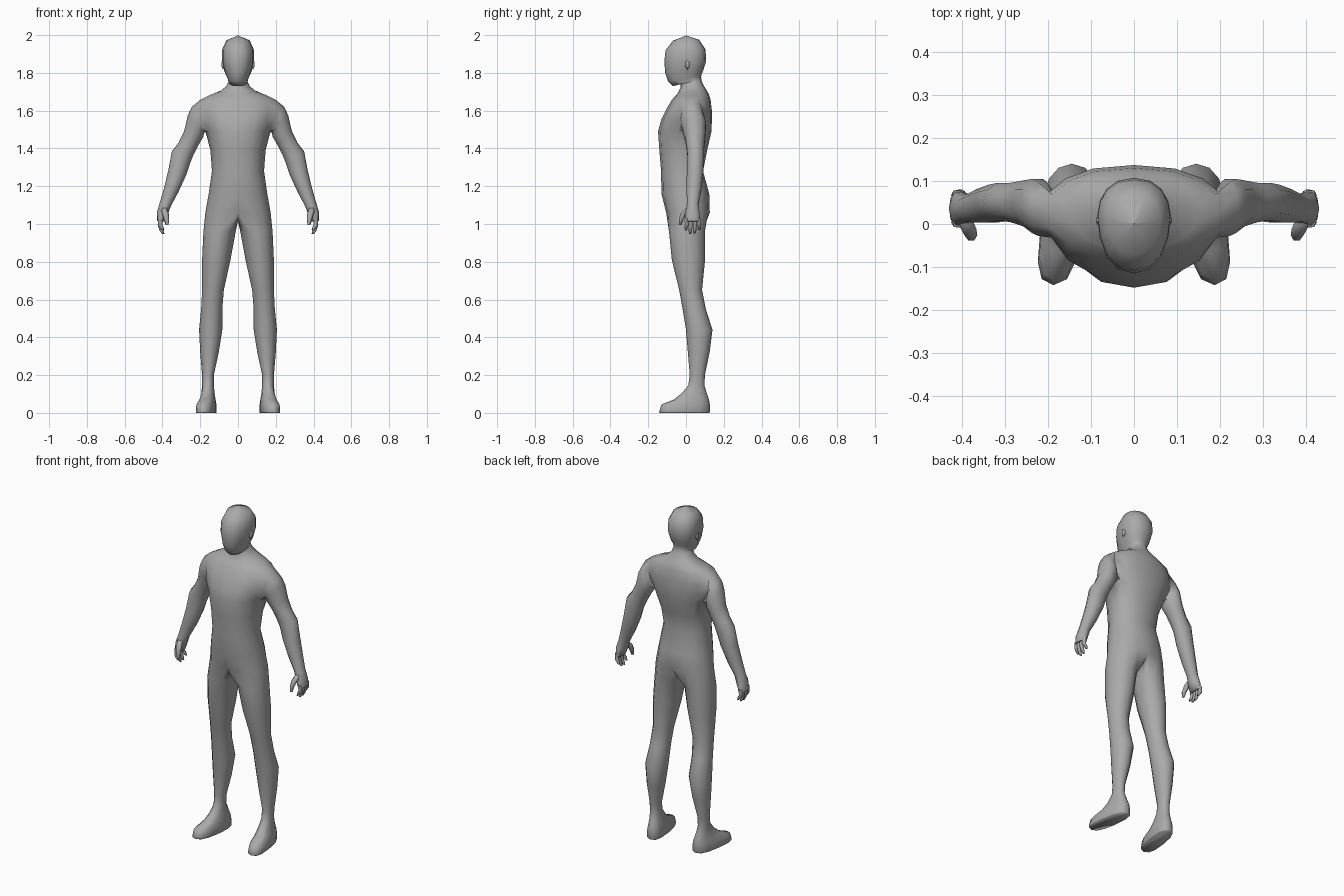
import bpy, bmesh, math
from mathutils import Vector

skin = bpy.data.materials.new("neutral_grey")
skin.diffuse_color = (0.4, 0.4, 0.4, 1)


def power(v, e):
    return math.copysign(abs(v) ** e, v)


def finish(bm, name, angle=80):
    bmesh.ops.remove_doubles(bm, verts=bm.verts, dist=0.0005)
    bmesh.ops.recalc_face_normals(bm, faces=bm.faces)
    me = bpy.data.meshes.new(name)
    bm.to_mesh(me)
    bm.free()
    me.materials.append(skin)
    ob = bpy.data.objects.new(name, me)
    bpy.context.collection.objects.link(ob)
    mirror = ob.modifiers.new("mirror", 'MIRROR')
    mirror.merge_threshold = 0.001
    bpy.ops.object.select_all(action='DESELECT')
    ob.select_set(True)
    bpy.context.view_layer.objects.active = ob
    bpy.ops.object.shade_smooth_by_angle(angle=math.radians(angle))
    return ob


def bridge(bm, a, b, closed=True):
    n = len(a)
    for i in range(n if closed else n - 1):
        j = (i + 1) % n
        bm.faces.new((a[i], a[j], b[j], b[i]))


bm = bmesh.new()

# Head and trunk: half rings from front centre to back centre
# (z front, z back, half width, y front, y back, y widest)
TRUNK = [
    (1.998, 1.998, .001, .00, .002, .001),
    (1.97, 1.975, .062, -.070, .070, .01),
    (1.92, 1.925, .084, -.108, .103, .02),
    (1.86, 1.865, .085, -.115, .107, .02),
    (1.80, 1.815, .072, -.110, .092, .02),
    (1.755, 1.79, .056, -.095, .082, .02),
    (1.73, 1.775, .050, -.070, .080, .025),
    (1.745, 1.76, .052, -.030, .082, .03),
    (1.72, 1.74, .062, -.030, .090, .03),
    (1.69, 1.715, .095, -.045, .105, .03),
    (1.675, 1.69, .150, -.060, .120, .03),
    (1.65, 1.66, .203, -.080, .130, .03),
    (1.60, 1.60, .215, -.108, .137, .03),
    (1.55, 1.55, .205, -.132, .137, .03),
    (1.49, 1.49, .172, -.148, .135, .03),
    (1.39, 1.39, .146, -.141, .112, .0),
    (1.28, 1.28, .138, -.132, .090, -.01),
    (1.16, 1.16, .155, -.130, .123, .0),
    (1.06, 1.06, .173, -.105, .126, .01),
]
rows = []
for zf, zb, w, yf, yb, yw in TRUNK:
    row = []
    for k in range(9):
        t = math.pi * k / 8
        c = math.cos(t)
        y = yw + c * (yf - yw) if c > 0 else yw - c * (yb - yw)
        x = 0 if k in (0, 8) else w * math.sin(t) ** 0.85
        row.append(bm.verts.new((x, y, zb + (zf - zb) * (1 + c) / 2)))
    rows.append(row)
TOP, BOTTOM = 11, 14          # rows that bound the shoulder opening
for r in range(len(rows) - 1):
    for k in range(8):
        if not (TOP <= r < BOTTOM and k in (3, 4)):
            a, b = rows[r], rows[r + 1]
            bm.faces.new((a[k], a[k + 1], b[k + 1], b[k]))

# Arm: grows out of the shoulder opening
# (outer x, outer z, inner x, inner z, y centre, y radius)
ARM = [
    (.245, 1.620, .180, 1.482, .035, .066),
    (.266, 1.575, .183, 1.462, .042, .066),
    (.284, 1.495, .208, 1.420, .048, .056),
    (.315, 1.430, .235, 1.368, .050, .048),
    (.350, 1.385, .252, 1.325, .052, .046),
    (.370, 1.280, .274, 1.260, .048, .046),
    (.392, 1.190, .315, 1.170, .042, .041),
    (.415, 1.110, .355, 1.095, .036, .032),
    (.430, 1.060, .370, 1.055, .034, .040),
    (.430, 1.015, .388, 1.012, .036, .042),
]
ring = [rows[TOP][4], rows[TOP][5], rows[12][5], rows[13][5], rows[BOTTOM][5],
        rows[BOTTOM][4], rows[BOTTOM][3], rows[13][3], rows[12][3], rows[TOP][3]]
for xo, zo, xi, zi, yc, ry in ARM:
    mid = Vector(((xo + xi) / 2, yc, (zo + zi) / 2))
    u = Vector(((xo - xi) / 2, 0, (zo - zi) / 2))
    new = []
    for k in range(10):
        t = math.tau * k / 10
        new.append(bm.verts.new(mid + u * math.cos(t) + Vector((0, ry * math.sin(t), 0))))
    bridge(bm, ring, new)
    ring = new
bm.faces.new(ring)

# Leg and foot: trunk edge plus crotch points, then closed rings
# (z, inner x, outer x, y front, y back, squareness, toe-out shear)
LEG = [
    (.96, .012, .183, -.090, .100, 1, 0),
    (.81, .040, .190, -.075, .101, 1, 0),
    (.65, .075, .190, -.036, .085, 1, 0),
    (.55, .083, .195, -.018, .105, 1, 0),
    (.44, .083, .206, .000, .140, 1, 0),
    (.32, .102, .200, .010, .125, 1, 0),
    (.20, .128, .190, .020, .100, 1, 0),
    (.145, .128, .190, .012, .098, 1, 0),
    (.105, .125, .195, -.022, .110, .9, .08),
    (.070, .120, .203, -.065, .122, .8, .12),
    (.045, .116, .210, -.130, .126, .75, .14),
    (.005, .114, .212, -.142, .126, .75, .14),
    (.0, .116, .210, -.140, .124, .75, .14),
]
crotch = [bm.verts.new((0, y, z)) for y, z in ((.085, 1.03), (.02, 1.015), (-.055, 1.03))]
ring = rows[-1] + crotch
for z, xi, xo, yf, yb, e, shear in LEG:
    new = []
    for k in range(12):
        t = math.radians(30 * (4 - k))
        y = (yf + yb) / 2 - (yb - yf) / 2 * power(math.sin(t), e)
        x = (xi + xo) / 2 + (xo - xi) / 2 * power(math.cos(t), e) - shear * (y - .03)
        new.append(bm.verts.new((x, y, z)))
    bridge(bm, ring, new)
    ring = new
bm.faces.new(ring)
finish(bm, "body")


def tube(bm, path, sides=6):
    """Tapered tube along (x, y, z, radius) points, running mostly downward."""
    prev = None
    for x, y, z, r in path:
        new = [bm.verts.new((x + r * math.cos(math.tau * k / sides),
                             y + r * math.sin(math.tau * k / sides), z)) for k in range(sides)]
        if prev:
            bridge(bm, prev, new)
        else:
            bm.faces.new(new)
        prev = new
    bm.faces.new(prev)


# Fingers: four tapered digits side by side
bm = bmesh.new()
for y0, y1, tip in ((.004, .000, .965), (.025, .022, .948), (.047, .046, .950), (.067, .071, .968)):
    tube(bm, [(.410, y0, 1.03, .013), (.413, y0, .995, .012),
              (.404, y1, tip + .015, .010), (.396, y1, tip, .006)])
finish(bm, "fingers")

# Thumb
bm = bmesh.new()
tube(bm, [(.392, .012, 1.085, .016), (.384, -.012, 1.055, .018),
          (.378, -.026, 1.025, .014), (.376, -.030, .995, .008)])
finish(bm, "thumb")

# Ears: small flattened domes
bm = bmesh.new()
bmesh.ops.create_icosphere(bm, subdivisions=1, radius=1)
for v in bm.verts:
    v.co = Vector((.080 + .009 * v.co.x, .008 + .014 * v.co.y, 1.845 + .028 * v.co.z))
finish(bm, "ears")
